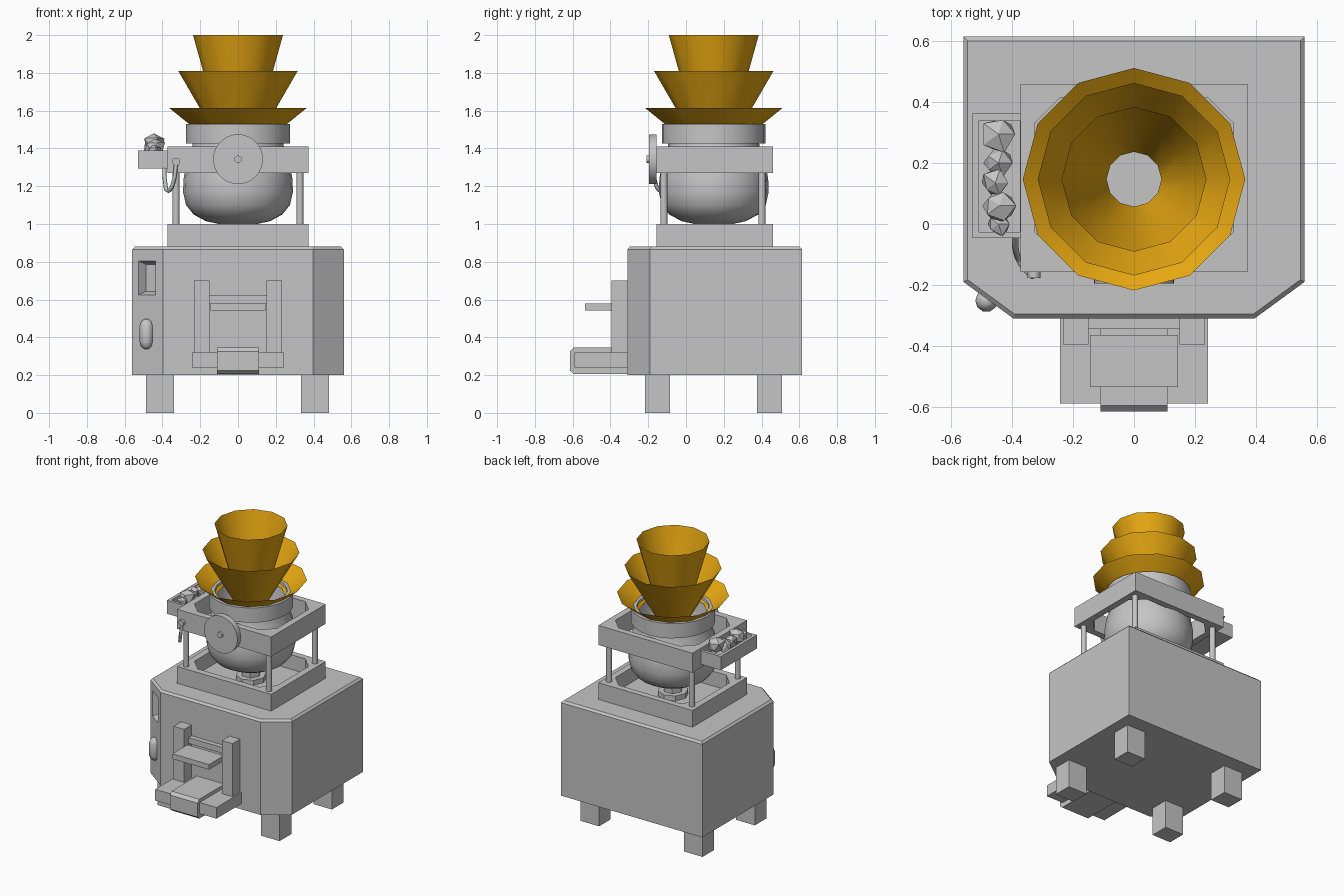
import bpy, bmesh, math, random
from mathutils import Vector

if "Cube" in bpy.data.objects:
    bpy.data.objects.remove(bpy.data.objects["Cube"])

random.seed(4)


def material(name, rgb):
    m = bpy.data.materials.new(name)
    m.diffuse_color = (*rgb, 1)
    m.use_nodes = True
    m.node_tree.nodes["Principled BSDF"].inputs["Base Color"].default_value = m.diffuse_color
    return m


GREY = material("machine_grey", (0.56, 0.56, 0.56))
GOLD = material("gold", (0.82, 0.40, 0.006))
CY = 0.147  # y of the bowl axis


def finish(name, bm, mat=GREY, smooth=None, recalc=True):
    if recalc:
        bmesh.ops.recalc_face_normals(bm, faces=bm.faces)
    me = bpy.data.meshes.new(name)
    bm.to_mesh(me)
    bm.free()
    me.materials.append(mat)
    ob = bpy.data.objects.new(name, me)
    bpy.context.collection.objects.link(ob)
    if smooth:
        bpy.ops.object.select_all(action='DESELECT')
        ob.select_set(True)
        bpy.context.view_layer.objects.active = ob
        bpy.ops.object.shade_smooth_by_angle(angle=math.radians(smooth))
    return ob


def prism(name, pts, z0, z1, bevel=0):
    bm = bmesh.new()
    f = bm.faces.new([bm.verts.new((x, y, z0)) for x, y in pts])
    ext = bmesh.ops.extrude_face_region(bm, geom=[f])['geom']
    top = [v for v in ext if isinstance(v, bmesh.types.BMVert)]
    bmesh.ops.translate(bm, verts=top, vec=(0, 0, z1 - z0))
    if bevel:
        edges = [e for e in bm.edges if all(v.co.z > z1 - 1e-5 for v in e.verts)]
        bmesh.ops.bevel(bm, geom=edges, offset=bevel, segments=1, affect='EDGES')
    return finish(name, bm)


def box(name, x0, x1, y0, y1, z0, z1):
    return prism(name, [(x0, y0), (x1, y0), (x1, y1), (x0, y1)], z0, z1)


def octagon(x0, x1, y0, y1, c):
    return [(x0 + c, y0), (x1 - c, y0), (x1, y0 + c), (x1, y1 - c),
            (x1 - c, y1), (x0 + c, y1), (x0, y1 - c), (x0, y0 + c)]


def cut(ob, cutter):
    cutter.hide_render = True
    mod = ob.modifiers.new("cut", 'BOOLEAN')
    mod.operation, mod.solver, mod.object = 'DIFFERENCE', 'EXACT', cutter
    bpy.context.view_layer.objects.active = ob
    bpy.ops.object.modifier_apply(modifier=mod.name)
    bpy.data.objects.remove(cutter)


def lathe(name, profile, n, loc, mat=GREY, axis='Z', smooth=40, sheet=False):
    """Turn an (r, z) profile; close the ends unless it is a sheet."""
    bm = bmesh.new()
    rings = []
    for r, z in profile:
        ring = []
        for i in range(n):
            a = 2 * math.pi * i / n
            x, y = r * math.cos(a), r * math.sin(a)
            co = (x, y, z) if axis == 'Z' else (x, -z, y)
            ring.append(bm.verts.new(Vector(co) + Vector(loc)))
        rings.append(ring)
    for a, b in zip(rings, rings[1:]):
        for i in range(n):
            j = (i + 1) % n
            bm.faces.new((a[i], a[j], b[j], b[i]))
    if not sheet:
        bm.faces.new(rings[0])
        bm.faces.new(rings[-1])
    return finish(name, bm, mat, smooth)


# Cabinet with cut front corners and a recessed panel on the left one
cabinet = prism("cabinet", [(-0.396, -0.31), (0.396, -0.31), (0.56, -0.19),
                            (0.56, 0.615), (-0.56, 0.615), (-0.56, -0.19)], 0.2, 0.88, 0.014)
bm = bmesh.new()
bmesh.ops.create_cube(bm, size=1)
for v in bm.verts:
    k = 0.75 if v.co.y > 0 else 1.15
    v.co = Vector((v.co.x * 0.117 * k, v.co.y * 0.1, v.co.z * 0.19 * k))
window = finish("window_cutter", bm)
window.location = (-0.482, -0.249, 0.715)
window.rotation_euler.z = -0.632
bpy.context.view_layer.update()
cut(cabinet, window)

# Feet
for x in (-0.413, 0.407):
    for y in (-0.15, 0.442):
        box("foot", x - 0.074, x + 0.074, y - 0.066, y + 0.066, 0, 0.2)

# Rounded handle on the left corner
lathe("side_handle", [(0.012, 0.338), (0.028, 0.35), (0.037, 0.375), (0.037, 0.46),
                      (0.028, 0.485), (0.012, 0.497)], 10, (-0.484, -0.252, 0))

# Front pedal assembly
for s in (-1, 1):
    box("upright", *sorted((s * 0.15, s * 0.233)), -0.395, -0.30, 0.32, 0.70)
box("crossbar", -0.15, 0.15, -0.345, -0.30, 0.58, 0.622)
box("shelf", -0.145, 0.145, -0.535, -0.365, 0.543, 0.58)
box("pedal_tray", -0.243, 0.243, -0.59, -0.30, 0.24, 0.32)
bm = bmesh.new()
side = [(-0.30, 0.207), (-0.595, 0.207), (-0.615, 0.225), (-0.615, 0.325), (-0.595, 0.345), (-0.30, 0.345)]
f = bm.faces.new([bm.verts.new((-0.11, y, z)) for y, z in side])
ext = bmesh.ops.extrude_face_region(bm, geom=[f])['geom']
bmesh.ops.translate(bm, verts=[v for v in ext if isinstance(v, bmesh.types.BMVert)], vec=(0.22, 0, 0))
finish("pedal", bm)

# Plinth tray, posts and upper frame
RECT = (-0.373, 0.373, -0.157, 0.46)
HOLE = octagon(-0.327, 0.327, -0.11, 0.416, 0.085)
plinth = box("plinth", *RECT, 0.87, 1.0)
cut(plinth, prism("plinth_cutter", HOLE, 0.895, 1.1))
frame = box("upper_frame", *RECT, 1.27, 1.41)
cut(frame, prism("frame_cutter", HOLE, 1.2, 1.5))
for x in (-0.328, 0.328):
    for y in (-0.117, 0.402):
        lathe("post", [(0.019, 0.95), (0.019, 1.28)], 12, (x, y, 0))

# Bowl on its base nut, with a hollow collar
lathe("base_flange", [(0.1, 0.89), (0.1, 0.93)], 8, (0, CY, 0), smooth=20)
lathe("base_nut", [(0.065, 0.92), (0.065, 1.01)], 6, (0, CY, 0), smooth=20)
lathe("bowl", [(0.10, 1.0), (0.17, 1.015), (0.235, 1.05), (0.275, 1.10), (0.291, 1.17),
               (0.288, 1.24), (0.272, 1.33), (0.245, 1.39), (0.24, 1.43), (0.275, 1.425),
               (0.275, 1.53), (0.235, 1.53), (0.225, 1.42), (0.21, 1.36)], 24, (0, CY, 0))

# Three stacked funnels
for name, prof in (("lower_funnel", [(0.22, 1.50), (0.262, 1.532), (0.365, 1.615)]),
                   ("middle_funnel", [(0.12, 1.47), (0.2, 1.61), (0.316, 1.81)]),
                   ("top_funnel", [(0.09, 1.47), (0.185, 1.81), (0.238, 2.0)])):
    lathe(name, prof, 12, (0, CY, 0), GOLD, sheet=True)

# Front dial with hub
lathe("dial", [(0.132, 0), (0.132, 0.04)], 32, (0, -0.155, 1.343), axis='Y')
lathe("dial_hub", [(0.02, 0), (0.02, 0.02)], 12, (0, -0.19, 1.343), axis='Y')

# Small valve with a drooping hose
lathe("valve", [(0.021, 0), (0.021, 0.025)], 10, (-0.328, -0.152, 1.33), axis='Y')
cu = bpy.data.curves.new("hose", 'CURVE')
cu.dimensions = '3D'
cu.bevel_depth = 0.011
cu.bevel_resolution = 1
cu.resolution_u = 4
cu.use_fill_caps = True
path = [(-0.328, -0.168, 1.32), (-0.34, -0.165, 1.23), (-0.37, -0.13, 1.175),
        (-0.387, -0.09, 1.23), (-0.39, -0.03, 1.30)]
sp = cu.splines.new('BEZIER')
sp.bezier_points.add(len(path) - 1)
for p, co in zip(sp.bezier_points, path):
    p.co = co
    p.handle_left_type = p.handle_right_type = 'AUTO'
cu.materials.append(GREY)
bpy.context.collection.objects.link(bpy.data.objects.new("hose", cu))

# Side tray with rocks
tray = box("side_tray", -0.53, -0.37, -0.046, 0.362, 1.293, 1.39)
cut(tray, box("tray_cutter", -0.508, -0.374, -0.027, 0.34, 1.34, 1.5))
for x, y, r, top in ((-0.445, 0.295, 0.066, 1.48), (-0.445, 0.2, 0.052, 1.44), (-0.455, 0.135, 0.05, 1.44),
                     (-0.442, 0.06, 0.06, 1.45), (-0.445, 0.0, 0.042, 1.42)):
    bm = bmesh.new()
    bmesh.ops.create_icosphere(bm, subdivisions=1, radius=r)
    for v in bm.verts:
        v.co = v.co * random.uniform(0.75, 1.1)
    zmax = max(v.co.z for v in bm.verts)
    bmesh.ops.translate(bm, verts=bm.verts, vec=(x, y, top - zmax))
    finish("rock", bm)
